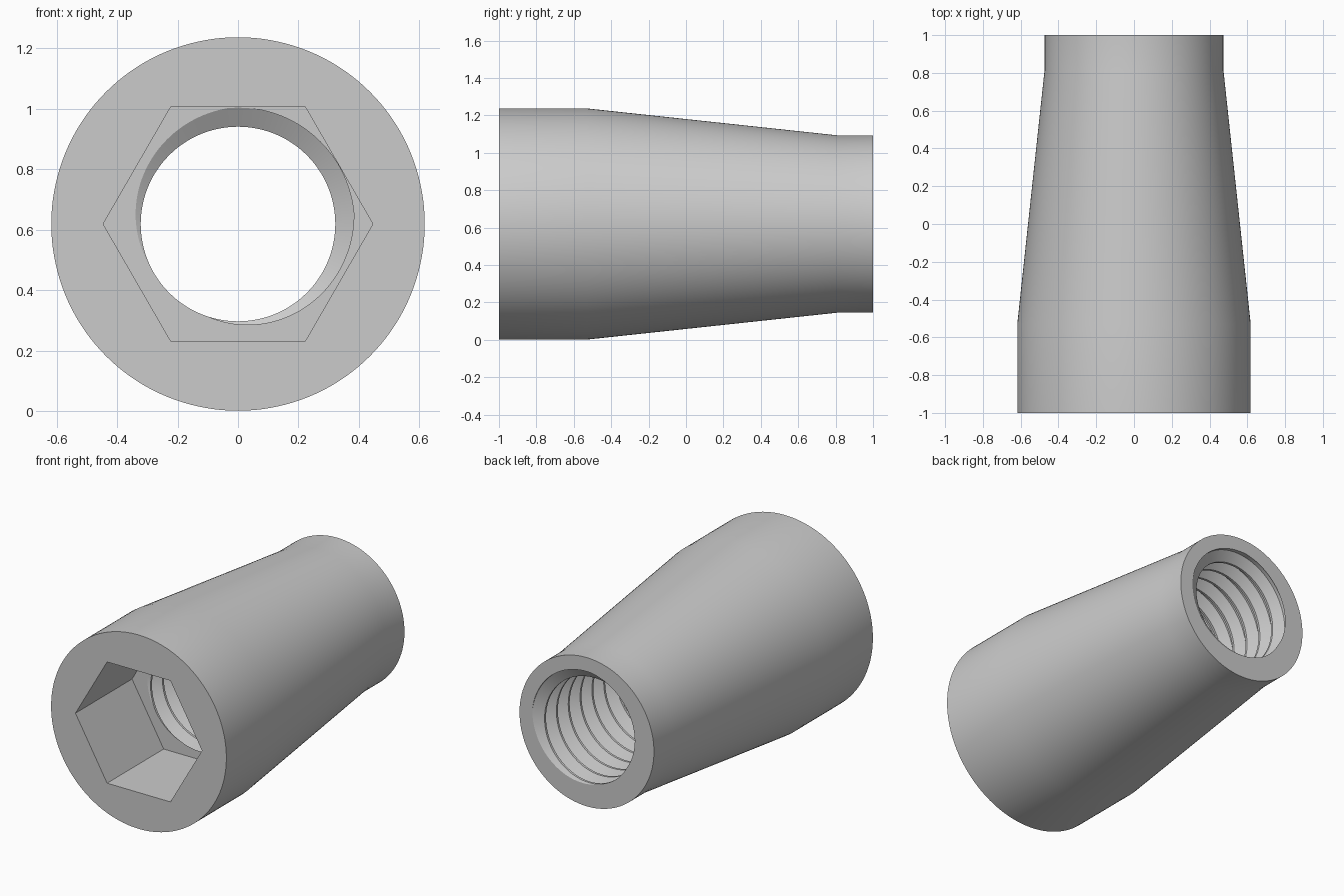
import bpy, bmesh, math

if "Cube" in bpy.data.objects:
    bpy.data.objects.remove(bpy.data.objects["Cube"])

COLS = 144                       # columns around the axis
ZC = 0.619                       # height of the axis
Y_FLOOR, Y_BACK = -0.43, 1.0     # threaded length
R_MINOR, R_MAJOR = 0.322, 0.385
PITCH = (Y_BACK - Y_FLOOR) / 12
PHASE = math.radians(50)
APOTHEM = 0.3865                 # hexagonal socket

# outer body profile (y, radius), back to front
OUTER = [(1.0, 0.474), (0.81, 0.474), (-0.53, 0.618), (-1.0, 0.618)]


def hex_radius(a):
    """Distance to the hexagon wall, corners on the x axis."""
    sector = math.pi / 3
    return APOTHEM / math.cos(a % sector - sector / 2)


def thread_radius(u):
    """Truncated V thread: u counts turns, root at whole numbers."""
    t = abs(u - round(u))
    k = min(max((t - 0.125) / (0.4375 - 0.125), 0), 1)
    return R_MAJOR + (R_MINOR - R_MAJOR) * k


def column(a):
    """One lengthwise section: body, socket wall, socket floor, thread."""
    pts = list(OUTER)
    pts += [(-1.0, hex_radius(a)), (Y_FLOOR, hex_radius(a))]
    turn = (a - PHASE) / (2 * math.pi)
    for n in range(-2, 15):
        for off in (-0.4375, -0.125, 0.125, 0.4375):
            y = Y_FLOOR + (n + off - turn) * PITCH
            y = min(max(y, Y_FLOOR), Y_BACK)
            pts.append((y, thread_radius((y - Y_FLOOR) / PITCH + turn)))
    return pts


bm = bmesh.new()
rings = []
for i in range(COLS + 1):
    a = 2 * math.pi * i / COLS
    rings.append([bm.verts.new((r * math.cos(a), y, ZC + r * math.sin(a)))
                  for y, r in column(a)])
for p, q in zip(rings, rings[1:]):
    for j in range(len(p)):
        k = (j + 1) % len(p)
        bm.faces.new((p[j], p[k], q[k], q[j]))

# close the seam, where the thread has advanced by one turn
bmesh.ops.remove_doubles(bm, verts=bm.verts, dist=1e-5)
bmesh.ops.dissolve_degenerate(bm, edges=bm.edges, dist=1e-5)
bmesh.ops.recalc_face_normals(bm, faces=bm.faces)

mesh = bpy.data.meshes.new("threaded_socket_sleeve")
bm.to_mesh(mesh)
bm.free()
sleeve = bpy.data.objects.new("threaded_socket_sleeve", mesh)
bpy.context.collection.objects.link(sleeve)

grey = bpy.data.materials.new("plain_grey")
grey.diffuse_color = (0.6, 0.6, 0.6, 1)
grey.use_nodes = True
grey.node_tree.nodes["Principled BSDF"].inputs["Base Color"].default_value = grey.diffuse_color
mesh.materials.append(grey)

# smooth round walls, crisp rims and thread edges
bpy.context.view_layer.objects.active = sleeve
sleeve.select_set(True)
bpy.ops.object.shade_smooth_by_angle(angle=math.radians(12))
